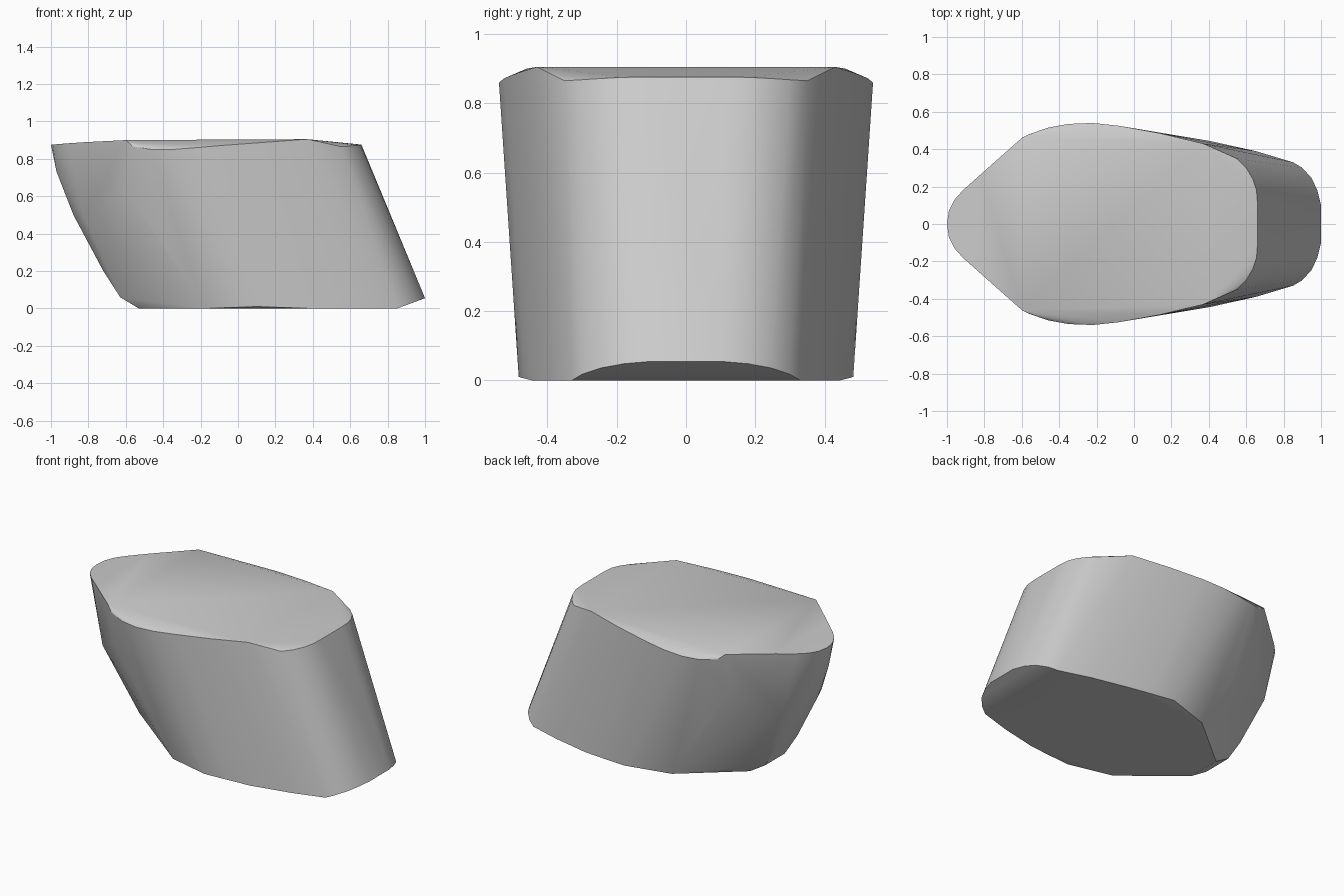
import bpy, bmesh

if "Cube" in bpy.data.objects:
    bpy.data.objects.remove(bpy.data.objects["Cube"])

# Plain grey stone
grey = bpy.data.materials.new("plain grey")
grey.diffuse_color = (0.6, 0.6, 0.6, 1)
grey.use_nodes = True
grey.node_tree.nodes["Principled BSDF"].inputs["Base Color"].default_value = grey.diffuse_color

# Half of the outline points (y >= 0), mirrored later
top_rim = [(-1, 0, .875), (-.99, .07, .876), (-.96, .13, .879), (-.91, .185, .882),
           (-.82, .265, .889), (-.60, .46, .90), (.37, .43, .905)]
shoulder = [(-.56, .48, .865), (-.46, .515, .85), (-.35, .535, .85), (-.22, .54, .86),
            (-.08, .525, .872), (.14, .485, .888)]
tail_top = [(.55, .35, .865), (.60, .30, .868), (.635, .24, .872), (.655, .18, .875),
            (.66, .11, .876)]
tail_foot = [(.85, .33, 0), (.90, .30, .018), (.95, .245, .036), (.98, .18, .048),
             (1, .10, .055)]
foot = [(-.53, .11, 0), (-.18, .40, 0), (0, .46, .05), (.10, .483, .01),
        (.25, .465, .005), (.40, .445, 0), (.65, .39, 0)]
nose = [(-.63, .10, .06), (-.72, .10, .20), (-.88, .08, .50), (-.97, .06, .73),
        (-.82, .20, .48), (-.60, .405, .62), (-.40, .41, .35)]

# Wrap every point in one convex skin
bm = bmesh.new()
for x, y, z in top_rim + shoulder + tail_top + tail_foot + foot + nose:
    for side in ((1, -1) if y else (1,)):
        bm.verts.new((x, y * side, z))
hull = bmesh.ops.convex_hull(bm, input=bm.verts[:])
loose = {v for v in hull["geom_interior"] + hull["geom_unused"]
         if isinstance(v, bmesh.types.BMVert)}
bmesh.ops.delete(bm, geom=list(loose), context='VERTS')
bmesh.ops.recalc_face_normals(bm, faces=bm.faces[:])

mesh = bpy.data.meshes.new("stone_block")
bm.to_mesh(mesh)
bm.free()
mesh.materials.append(grey)
block = bpy.data.objects.new("stone_block", mesh)
bpy.context.collection.objects.link(block)

# Smooth the rounded walls, keep the rims crisp
bpy.context.view_layer.objects.active = block
block.select_set(True)
bpy.ops.object.shade_smooth_by_angle(angle=0.4)
